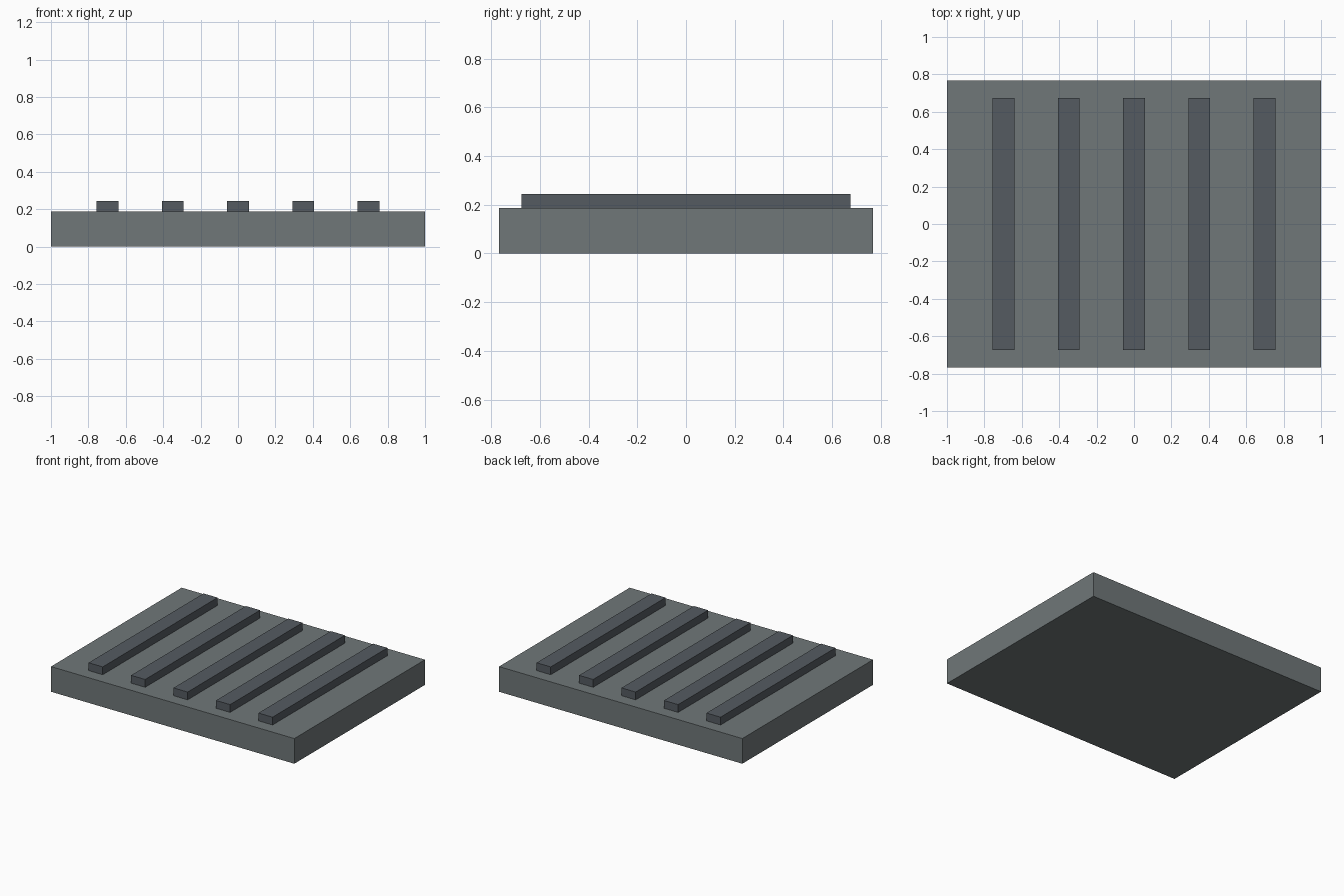
import bpy

if "Cube" in bpy.data.objects:
    bpy.data.objects.remove(bpy.data.objects["Cube"])


def material(name, rgb):
    mat = bpy.data.materials.new(name)
    mat.diffuse_color = (*rgb, 1.0)
    mat.use_nodes = True
    mat.node_tree.nodes["Principled BSDF"].inputs["Base Color"].default_value = mat.diffuse_color
    return mat


def box(name, center, size, mat):
    bpy.ops.mesh.primitive_cube_add(size=1, location=center)
    obj = bpy.context.object
    obj.name = name
    obj.scale = size
    bpy.ops.object.transform_apply(location=False, rotation=False, scale=True)
    obj.data.materials.append(mat)
    return obj


plate_grey = material("plate_grey", (0.16, 0.185, 0.19))
rib_grey = material("rib_grey", (0.09, 0.105, 0.12))

BASE_H = 0.187
TOP = 0.245
RIB_COUNT = 5
RIB_SPACING = 0.349

# Base plate
box("base_plate", (0, 0, BASE_H / 2), (2.0, 1.534, BASE_H), plate_grey)

# Raised parallel ribs
for i in range(RIB_COUNT):
    x = (i - (RIB_COUNT - 1) / 2) * RIB_SPACING
    box(f"rib_{i + 1}", (x, 0, (BASE_H + TOP) / 2),
        (0.116, 1.348, TOP - BASE_H), rib_grey)
